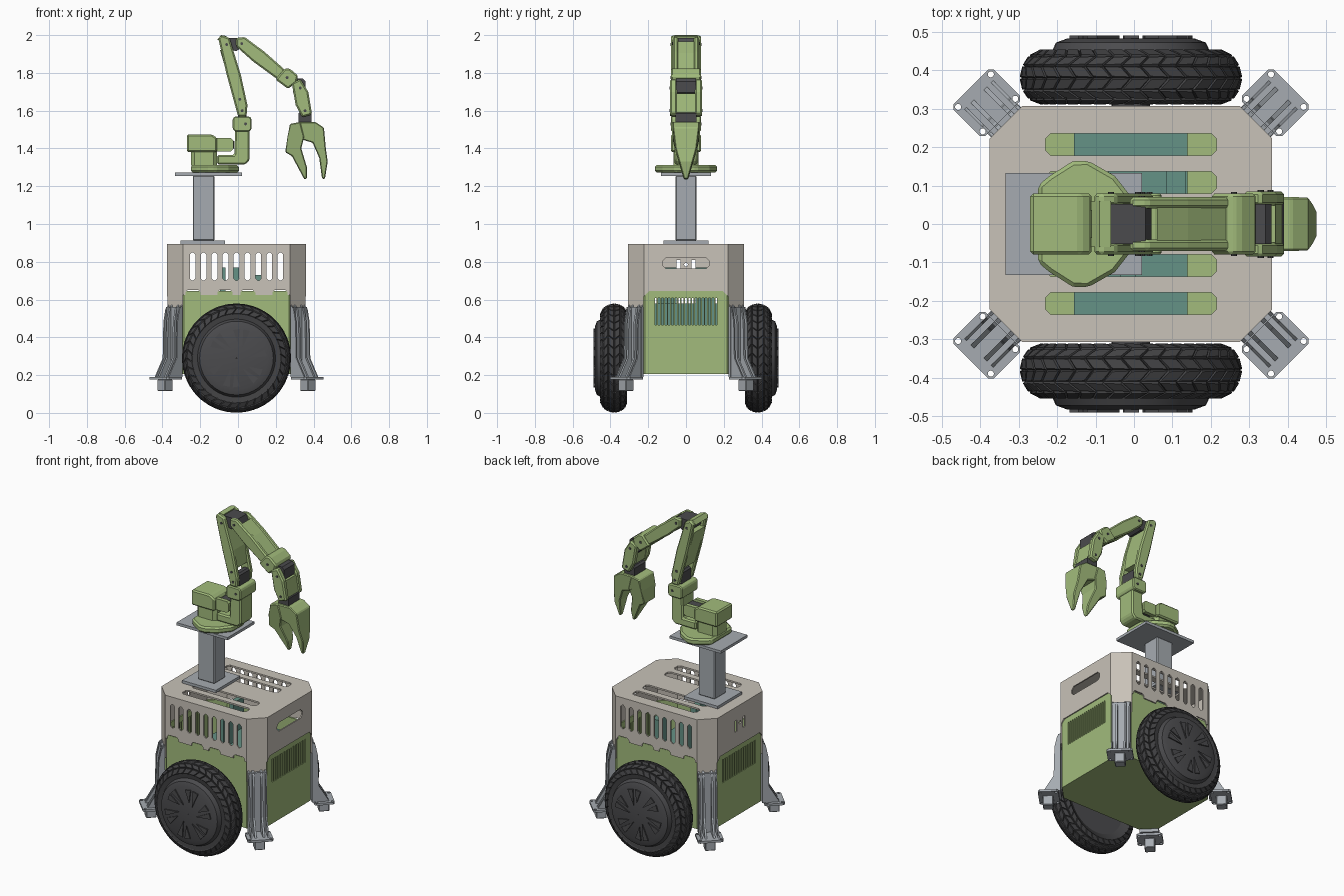
import bpy, bmesh, math
from mathutils import Matrix, Vector

if "Cube" in bpy.data.objects:
    bpy.data.objects.remove(bpy.data.objects["Cube"], do_unlink=True)


def material(name, rgb):
    m = bpy.data.materials.new(name)
    m.use_nodes = True
    m.diffuse_color = (*rgb, 1)
    m.node_tree.nodes["Principled BSDF"].inputs["Base Color"].default_value = (*rgb, 1)
    return m


BEIGE = material("warm beige", (0.58, 0.54, 0.48))
GREEN = material("leaf green", (0.36, 0.5, 0.2))
GREY = material("metal grey", (0.38, 0.41, 0.44))
TEAL = material("board teal", (0.13, 0.29, 0.24))
DARK = material("motor charcoal", (0.07, 0.07, 0.075))
RUBBER = material("tire rubber", (0.055, 0.055, 0.058))
CX = -0.008


def add_prism(bm, axis, pts, a, b):
    place = {"x": lambda u, v, d: (d, u, v), "y": lambda u, v, d: (u, d, v),
             "z": lambda u, v, d: (u, v, d)}[axis]
    lo, hi = [[bm.verts.new(place(u, v, d)) for u, v in pts] for d in (a, b)]
    bm.faces.new(lo)
    bm.faces.new(hi)
    n = len(pts)
    for i in range(n):
        j = (i + 1) % n
        bm.faces.new((lo[i], lo[j], hi[j], hi[i]))


def finish(name, bm, mat):
    bmesh.ops.recalc_face_normals(bm, faces=bm.faces)
    me = bpy.data.meshes.new(name)
    bm.to_mesh(me)
    bm.free()
    me.materials.append(mat)
    ob = bpy.data.objects.new(name, me)
    bpy.context.collection.objects.link(ob)
    return ob


def part(name, mat, prisms, bevel=0, shape=None):
    bm = bmesh.new()
    for p in prisms:
        add_prism(bm, *p)
    if shape:
        for v in bm.verts:
            shape(v.co)
    ob = finish(name, bm, mat)
    if bevel:
        mod = ob.modifiers.new("edge chamfer", "BEVEL")
        mod.width, mod.segments = bevel, 1
    return ob


def cut(ob, prisms):
    tool = part("cutter", ob.data.materials[0], prisms)
    tool.hide_render = True
    mod = ob.modifiers.new("cut", "BOOLEAN")
    mod.operation, mod.solver, mod.object = "DIFFERENCE", "EXACT", tool
    bpy.context.view_layer.objects.active = ob
    bpy.ops.object.modifier_apply(modifier=mod.name)
    bpy.data.objects.remove(tool, do_unlink=True)


def rect(u, v, w, h, c=0):
    w, h = w / 2, h / 2
    if not c:
        return [(u - w, v - h), (u + w, v - h), (u + w, v + h), (u - w, v + h)]
    return [(u - w + c, v - h), (u + w - c, v - h), (u + w, v - h + c), (u + w, v + h - c),
            (u + w - c, v + h), (u - w + c, v + h), (u - w, v + h - c), (u - w, v - h + c)]


def circle(u, v, r, n=12):
    return [(u + r * math.cos(2 * math.pi * i / n), v + r * math.sin(2 * math.pi * i / n)) for i in range(n)]


def pair(pts, a, b):
    return [("y", pts, a, b), ("y", pts, -b, -a)]


# Upper cover: hollow, with grilles, handle and port openings
cover = part("upper_cover", BEIGE, [("z", rect(CX, 0, 0.735, 0.615, 0.085), 0.5, 0.895)])
cut(cover, [("z", rect(CX, 0, 0.719, 0.599, 0.082), 0.4, 0.885)])
cut(cover, [("y", rect(CX, 0.5, 0.565, 0.25), -0.5, 0.5)])
cut(cover, [("x", rect(0, 0.52, 0.45, 0.25, 0.03), -0.6, 0.6)])
cut(cover, [("y", rect(CX + x, 0.625, 0.08, 0.05, 0.012), -0.5, 0.5) for x in (-0.23, -0.06, 0.06, 0.23)])
cut(cover, [("y", rect(CX + 0.058 * i, 0.775, 0.03, 0.15, 0.012), -0.5, 0.5) for i in range(-4, 5)])
cut(cover, [("z", rect(CX, y, 0.445, 0.058, 0.014), 0.86, 0.92) for y in (-0.207, -0.108, 0.108, 0.207)])
cut(cover, [("x", rect(0, 0.792, 0.25, 0.055, 0.018), 0.3, 0.5)])
cut(cover, [("x", rect(y, 0.775, 0.022, 0.07), -0.5, -0.3) for y in (-0.04, 0.04)]
    + [("x", circle(0, 0.785, 0.01), -0.5, -0.3)])

# Lower body tub with end vents
tub = part("lower_body", GREEN, [("z", rect(CX, 0, 0.721, 0.601, 0.083), 0.205, 0.645)])
cut(tub, [("z", rect(CX, 0, 0.705, 0.585, 0.08), 0.215, 0.7)])
cut(tub, [("x", rect(0.0178 * i, 0.537, 0.01, 0.145), -0.6, 0.6) for i in range(-9, 10)])

# Electronics inside
part("electronics_block", TEAL, [("z", rect(CX, 0, 0.295, 0.48), 0.25, 0.58)])
part("circuit_modules", TEAL, [("z", rect(x, y, w, 0.1), 0.58, z) for x, y, w, z in
     ((-0.08, 0.1, 0.03, 0.77), (-0.015, -0.1, 0.04, 0.77), (0.11, 0.1, 0.05, 0.73))])

# Corner legs: back plate, gussets, foot plate and foot block
for sx in (-1, 1):
    for sy in (-1, 1):
        side = ("front" if sy < 0 else "back") + ("_left" if sx > 0 else "_right")
        gusset = [(0, 0.57), (0.02, 0.55), (0.035, 0.48), (0.04, 0.29), (0.1, 0.19), (0, 0.19)]
        leg = part("leg_bracket_" + side, GREY, [("z", rect(0.007, 0, 0.014, 0.11), 0.19, 0.56)]
                   + pair(gusset, 0.018, 0.03) + pair(gusset, 0.045, 0.053))
        plate = part("foot_plate_" + side, GREY, [("z", rect(0.071, 0, 0.117, 0.148, 0.01), 0.176, 0.19)])
        cut(plate, [("z", circle(r, t, 0.008), 0.1, 0.3) for r in (0.026, 0.116) for t in (-0.06, 0.06)])
        foot = part("foot_block_" + side, GREY, [("z", rect(0.075, 0, 0.06, 0.06), 0.115, 0.177)], 0.004)
        for ob in (leg, plate, foot):
            ob.location = (CX + sx * 0.325, sy * 0.265, 0)
            ob.rotation_euler.z = math.atan2(sy, sx)


def lathe(name, mat, profile, sy, steps, skew=0, tread=0):
    bm = bmesh.new()
    rings = []
    for k, (r, y) in enumerate(profile):
        ring = []
        for i in range(steps):
            a = 2 * math.pi * (i + skew * (k % 2)) / steps
            ring.append(bm.verts.new((CX + r * math.cos(a), sy * y, 0.29 + r * math.sin(a))))
        rings.append(ring)
    for p, q in zip(rings, rings[1:] + rings[:1]):
        for i in range(steps):
            j = (i + 1) % steps
            bm.faces.new((p[i], p[j], q[j], q[i]))
    bmesh.ops.recalc_face_normals(bm, faces=bm.faces)
    if tread:
        axle = Vector((CX, 0, 0.29))
        blocks = [f for f in bm.faces if ((f.calc_center_median() - axle) * Vector((1, 0, 1))).length > 0.24]
        bmesh.ops.inset_individual(bm, faces=blocks, thickness=0.004, depth=tread)
    ob = finish(name, bm, mat)
    bpy.ops.object.select_all(action="DESELECT")
    ob.select_set(True)
    bpy.context.view_layer.objects.active = ob
    bpy.ops.object.shade_smooth_by_angle(angle=math.radians(25))
    return ob


# Wheels: treaded tire, hub cover with pinwheel ribs, axle
TIRE = [(0.19, 0.34), (0.232, 0.316), (0.262, 0.328), (0.278, 0.35), (0.284, 0.38),
        (0.278, 0.41), (0.262, 0.434), (0.232, 0.45), (0.19, 0.445)]
HUB = [(0.002, 0.483), (0.165, 0.483), (0.195, 0.472), (0.21, 0.44), (0.21, 0.34), (0.002, 0.34)]
for sy, side in ((-1, "front"), (1, "back")):
    lathe("tire_" + side, RUBBER, TIRE, sy, 36, 0.5, 0.006)
    lathe("hub_cover_" + side, DARK, HUB, sy, 40)
    ribs = []
    for k in range(6):
        turn = Matrix.Rotation(k * math.pi / 3, 2)
        for wedge in (((0.06, 0.0), (0.16, 0.01), (0.15, 0.045)), ((0.07, 0.03), (0.145, 0.06), (0.12, 0.09))):
            pts = [turn @ Vector(p) for p in wedge]
            ribs.append(("y", [(CX + p.x, 0.29 + p.y) for p in pts], sy * 0.48, sy * 0.49))
    part("hub_ribs_" + side, DARK, ribs)
    part("axle_" + side, DARK, [("y", circle(CX, 0.29, 0.05, 20), sy * 0.29, sy * 0.36)])

# Mast with base and top plates
part("mast_base_plate", GREY, [("z", rect(-0.187, 0, 0.235, 0.24), 0.895, 0.912)])
part("mast_column", GREY, [("z", rect(-0.182, 0, 0.115, 0.112), 0.912, 1.256)], 0.005)
part("mast_top_plate", GREY, [("z", rect(-0.157, 0, 0.355, 0.265), 1.255, 1.272)])

# Arm base
half = [(-0.25, 0.1), (-0.22, 0.125), (-0.16, 0.163), (-0.12, 0.165), (-0.05, 0.125), (0.005, 0.055)]
lobes = half + [(x, -y) for x, y in reversed(half)]
part("arm_base", GREEN, [("z", lobes, 1.272, 1.312)], 0.01)
part("arm_pedestal", GREEN, [("z", rect(-0.18, 0, 0.14, 0.13, 0.02), 1.31, 1.39)])
part("base_housing", GREEN, [("y", [(-0.27, 1.38), (-0.27, 1.475), (-0.14, 1.475), (-0.11, 1.455),
                                   (-0.11, 1.38)], -0.08, 0.08)], 0.008)
part("base_motor", DARK, [("y", rect(-0.07, 1.42, 0.1, 0.04), -0.04, 0.04)])
part("base_motor_case", GREEN, pair(rect(-0.075, 1.42, 0.1, 0.07, 0.012), 0.035, 0.06))
part("shoulder_bracket", GREEN, [("y", [(-0.11, 1.315), (0.04, 1.315), (0.062, 1.34), (0.062, 1.5), (-0.015, 1.5),
                                       (-0.02, 1.365), (-0.11, 1.365)], -0.06, 0.06)], 0.008)
part("shoulder_head", GREEN, [("y", rect(0.022, 1.53, 0.1, 0.08, 0.012), -0.08, 0.08)], 0.006)
part("shoulder_motor", DARK, [("y", rect(0.022, 1.6, 0.045, 0.09, 0.01), -0.05, 0.05)])

# Upper arm: side cheeks with a filled middle
part("upper_arm_cheeks", GREEN, pair([(-0.105, 1.985), (-0.085, 2.0), (-0.045, 1.985), (0.015, 1.79), (0.05, 1.63),
                                      (0.045, 1.57), (0, 1.57), (-0.06, 1.79)], 0.048, 0.08), 0.008)
part("upper_arm_core", GREEN, [("y", [(-0.095, 1.92), (-0.028, 1.92), (0.012, 1.79), (0.03, 1.68), (-0.025, 1.68),
                                      (-0.057, 1.79)], -0.055, 0.055)])
part("elbow_motor", DARK, [("y", [(-0.07, 1.985), (0.03, 1.985), (0.045, 1.95), (-0.01, 1.915), (-0.07, 1.93)],
                            -0.052, 0.052)])
part("elbow_cap", GREEN, [("y", [(-0.11, 1.975), (-0.09, 2.0), (-0.06, 1.995), (-0.07, 1.97)], -0.06, 0.06)])

# Forearm and wrist
part("forearm_cheeks", GREEN, pair([(-0.01, 1.985), (0.035, 1.99), (0.14, 1.912), (0.25, 1.815), (0.21, 1.765),
                                    (0.08, 1.86), (-0.01, 1.94)], 0.04, 0.07), 0.008)
part("forearm_core", GREEN, [("y", [(0.06, 1.965), (0.14, 1.905), (0.24, 1.815), (0.21, 1.77), (0.09, 1.865)],
                              -0.045, 0.045)])
part("wrist_block", GREEN, [("y", [(0.198, 1.765), (0.25, 1.825), (0.275, 1.822), (0.318, 1.785), (0.31, 1.75),
                                   (0.265, 1.715)], -0.08, 0.08)], 0.008)
part("wrist_motor", DARK, [("y", rect(0.325, 1.725, 0.065, 0.09, 0.015), -0.052, 0.052)])
part("wrist_cheeks", GREEN, pair([(0.285, 1.745), (0.33, 1.768), (0.372, 1.7), (0.392, 1.58), (0.34, 1.565),
                                  (0.305, 1.63)], 0.048, 0.085), 0.008)
part("wrist_core", GREEN, [("y", [(0.31, 1.69), (0.368, 1.69), (0.385, 1.59), (0.32, 1.61)], -0.055, 0.055)])
part("gripper_motor", DARK, [("y", rect(0.355, 1.555, 0.07, 0.08, 0.01), -0.055, 0.055)])


# Gripper jaws, narrowing toward the tips
def narrow(co):
    co.y *= max(0.15, min(1, (co.z - 1.2) / 0.25))


part("gripper_fixed_jaw", GREEN, [("y", [(0.275, 1.53), (0.33, 1.54), (0.35, 1.46), (0.335, 1.4), (0.365, 1.3),
                                        (0.365, 1.24), (0.352, 1.235), (0.285, 1.36), (0.25, 1.38), (0.262, 1.46)],
                                  -0.075, 0.075)], 0.005, narrow)
part("gripper_moving_jaw", GREEN, [("y", [(0.32, 1.54), (0.41, 1.54), (0.455, 1.51), (0.465, 1.4), (0.475, 1.33),
                                         (0.46, 1.238), (0.445, 1.24), (0.43, 1.35), (0.395, 1.43), (0.33, 1.45)],
                                   -0.07, 0.07)], 0.005, narrow)

# Joint screws
joints = ((0.022, 1.6, 0.08), (0.01, 1.66, 0.08), (-0.06, 1.95, 0.08), (0.02, 1.955, 0.07),
          (0.26, 1.775, 0.08), (0.33, 1.72, 0.085), (0.355, 1.6, 0.085), (0.04, 1.53, 0.08))
part("joint_screws", DARK, [p for x, z, y in joints for p in pair(circle(x, z, 0.008, 8), y - 0.005, y + 0.003)])
